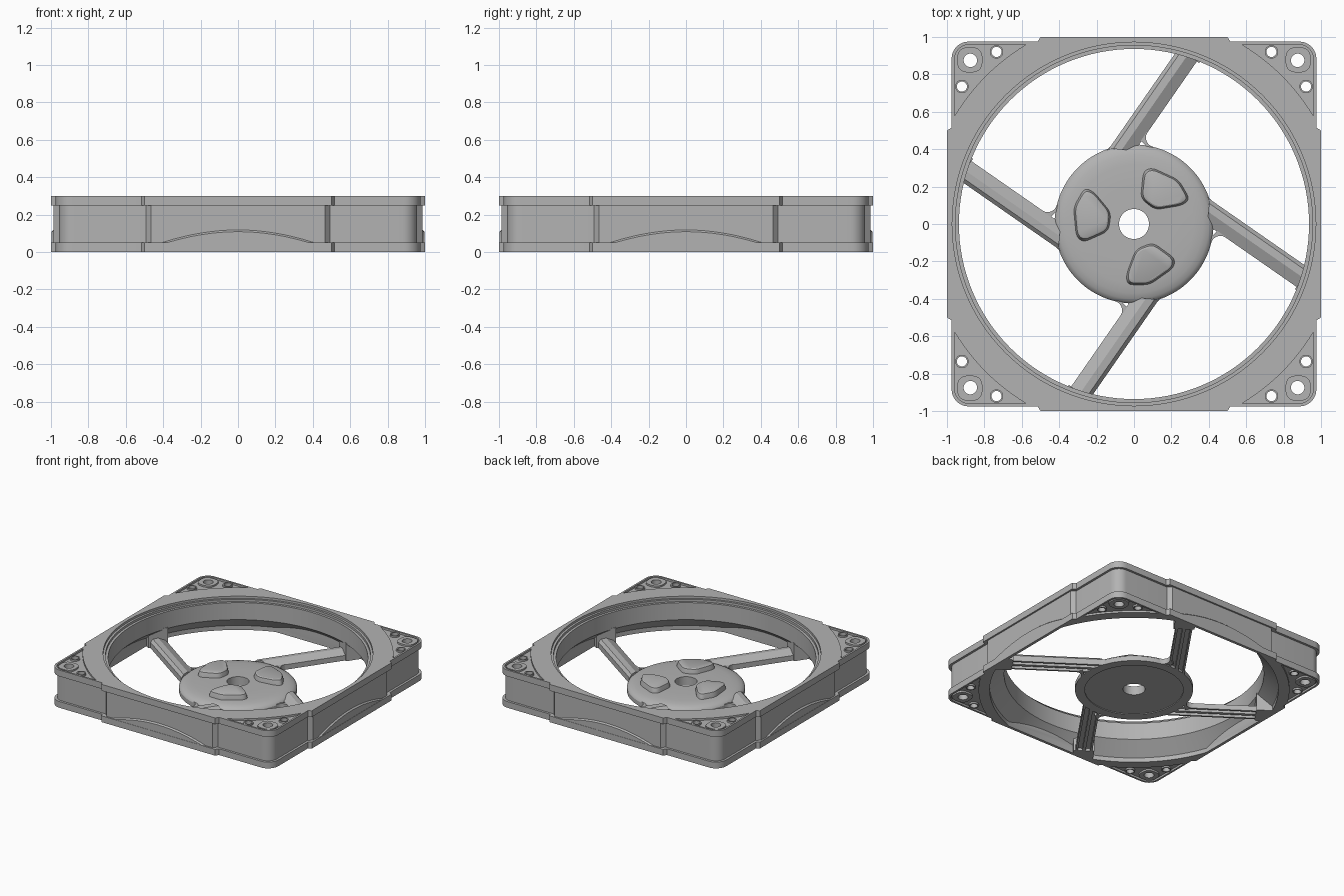
import bpy, bmesh
from math import sin, cos, radians, sqrt, pi, atan2
from mathutils import Vector, Matrix

cube = bpy.data.objects.get("Cube")
if cube:
    bpy.data.objects.remove(cube)

grey = bpy.data.materials.new("matte grey")
grey.use_nodes = True
COLOR = (0.45, 0.45, 0.45, 1)
grey.diffuse_color = COLOR
grey.node_tree.nodes["Principled BSDF"].inputs["Base Color"].default_value = COLOR


def loft(name, rings):
    """Closed solid through a stack of equally long point rings."""
    bm = bmesh.new()
    loops = [[bm.verts.new(p) for p in ring] for ring in rings]
    n = len(loops[0])
    for low, high in zip(loops, loops[1:]):
        for i in range(n):
            j = (i + 1) % n
            bm.faces.new((low[i], low[j], high[j], high[i]))
    bm.faces.new(loops[0][::-1])
    bm.faces.new(loops[-1])
    bmesh.ops.recalc_face_normals(bm, faces=bm.faces)
    mesh = bpy.data.meshes.new(name)
    bm.to_mesh(mesh)
    bm.free()
    mesh.materials.append(grey)
    obj = bpy.data.objects.new(name, mesh)
    bpy.context.collection.objects.link(obj)
    return obj


def prism(name, pts, z0, z1):
    return loft(name, [[(x, y, z) for x, y in pts] for z in (z0, z1)])


def circle(r, n=128, center=(0, 0)):
    return [(center[0] + r * cos(2 * pi * i / n), center[1] + r * sin(2 * pi * i / n)) for i in range(n)]


def lathe(name, profile):
    return loft(name, [[(x, y, z) for x, y in circle(r)] for r, z in profile])


def square(h):
    return [(h, h), (-h, h), (-h, -h), (h, -h)]


def turn(pts, k, step=pi / 2):
    c, s = cos(k * step), sin(k * step)
    return [(x * c - y * s, x * s + y * c) for x, y in pts]


def rounded(pts, r, steps=5):
    """Polygon with each corner replaced by a short curve."""
    out = []
    for i, p in enumerate(pts):
        p, a, b = Vector(p), Vector(pts[i - 1]), Vector(pts[(i + 1) % len(pts)])
        start = p + (a - p).normalized() * min(r, (a - p).length * 0.45)
        end = p + (b - p).normalized() * min(r, (b - p).length * 0.45)
        for s in range(steps + 1):
            t = s / steps
            out.append(tuple(start * (1 - t) ** 2 + p * 2 * t * (1 - t) + end * t * t))
    return out


def combine(a, b, op):
    mod = a.modifiers.new("combine", 'BOOLEAN')
    mod.operation, mod.solver, mod.object = op, 'EXACT', b
    bpy.context.view_layer.objects.active = a
    bpy.ops.object.modifier_apply(modifier=mod.name)
    bpy.data.objects.remove(b)


def outline(h, bulge, w, c, r):
    """Rounded square whose side centres step outwards."""
    quarter = [(bulge, w), (h, w + c)]
    quarter += [(h - r + r * cos(radians(a)), h - r + r * sin(radians(a))) for a in range(0, 91, 10)]
    quarter += [(w + c, h), (w, bulge)]
    return [p for k in range(4) for p in turn(quarter, k)]


# Frame: two flanges, recessed wall, flared skirt
flange = outline(0.975, 1.0, 0.5, 0.015, 0.09)
frame = prism("frame", flange, 0, 0.05)
combine(frame, prism("wall", outline(0.957, 0.987, 0.465, 0.027, 0.08), 0.04, 0.26), 'UNION')
combine(frame, prism("top_flange", flange, 0.25, 0.3), 'UNION')
skirt = lathe("skirt", [(1.074, 0.045), (0.985, 0.12)])
combine(skirt, prism("clip", square(0.998), 0, 0.2), 'INTERSECT')
combine(frame, skirt, 'UNION')

# Bore: stepped lip above, flare below
bore = lathe("bore", [(1.04, -0.05), (1.04, 0.035), (0.936, 0.13), (0.936, 0.265),
                      (0.955, 0.265), (0.955, 0.283), (0.972, 0.283), (0.972, 0.35)])
combine(bore, prism("clip", square(0.978), -0.1, 0.4), 'INTERSECT')
combine(frame, bore, 'DIFFERENCE')

# Corners: shallow recesses, raised pads and rims, screw holes
lo, hi = atan2(0.575, 0.96), atan2(0.96, 0.575)
arc = [(1.12 * cos(hi + (lo - hi) * i / 12), 1.12 * sin(hi + (lo - hi) * i / 12)) for i in range(13)]
tip = [(0.88 + 0.08 * cos(radians(a)), 0.88 + 0.08 * sin(radians(a))) for a in range(0, 91, 15)]
pad = rounded([(0.945, 0.945), (0.81, 0.945), (0.81, 0.81), (0.945, 0.81)], 0.06)
SMALL = [(0.92, 0.735), (0.735, 0.92)]
for k in range(4):
    for z0, z1 in ((-0.05, 0.015), (0.285, 0.35)):
        combine(frame, prism("recess", turn(arc + tip, k), z0, z1), 'DIFFERENCE')
    for z0, z1 in ((0.002, 0.03), (0.27, 0.298)):
        combine(frame, prism("pad", turn(pad, k), z0, z1), 'UNION')
        for c in SMALL:
            combine(frame, prism("rim", turn(circle(0.036, 24, c), k), z0, z1), 'UNION')
    combine(frame, prism("hole", turn(circle(0.036, 32, (0.875, 0.875)), k), -0.1, 0.4), 'DIFFERENCE')
    for c in SMALL:
        combine(frame, prism("hole", turn(circle(0.027, 24, c), k), -0.1, 0.4), 'DIFFERENCE')

# Hub: softly rounded disc with a centre hole and shallow underside recess
hub = lathe("hub", [(0.425, 0), (0.425, 0.035), (0.418, 0.047), (0.4, 0.058),
                    (0.37, 0.067), (0.32, 0.073), (0.2, 0.076)])
combine(hub, lathe("recess", [(0.355, -0.05), (0.355, 0.006)]), 'DIFFERENCE')
combine(hub, lathe("hole", [(0.08, -0.1), (0.08, 0.2)]), 'DIFFERENCE')

# Three raised pads on the hub
pad_shape = [(-0.325, 0.09), (-0.265, 0.195), (-0.215, 0.175), (-0.12, 0.06),
             (-0.135, -0.04), (-0.27, -0.1), (-0.31, -0.07)]
mid = Vector((-0.225, 0.045))


def shrink(f):
    return rounded([tuple(mid + (Vector(p) - mid) * f) for p in pad_shape], 0.035)


for k in range(3):
    loft(f"hub_pad_{k + 1}", [[(x, y, z) for x, y in turn(shrink(f), k, 2 * pi / 3)]
                              for f, z in ((1, 0.06), (0.97, 0.085), (0.9, 0.11), (0.82, 0.115))])

# Struts run beside the centre line of the hub
ANGLE = radians(55.2)
D, N = Vector((cos(ANGLE), sin(ANGLE))), Vector((sin(ANGLE), -cos(ANGLE)))
MID = -0.28


def at(along, off):
    return tuple(D * along + N * off)


def far(off, limit=0.982):
    """Distance along the strut at which it meets the frame side."""
    return (limit - N.y * off) / D.y


def fillet(off, side, r=0.05):
    """Plan of the curved gusset between strut edge and hub."""
    c_off = off + side * r
    c_al = sqrt((0.425 + r) ** 2 - c_off ** 2)
    a0 = atan2(-side, 0)
    a1 = atan2(-c_off, -c_al)
    sweep = (a1 - a0 + pi) % (2 * pi) - pi
    pts = [(c_al + r * cos(a0 + sweep * i / 6), c_off + r * sin(a0 + sweep * i / 6)) for i in range(7)]
    pts.append((pts[-1][0] * 0.93, pts[-1][1] * 0.93))
    pts.append((c_al - 0.05, off - side * 0.03))
    pts.append((c_al, off - side * 0.01))
    return [at(a, o) for a, o in pts]


# Strut cross-section: ridged top, two channels underneath
section = [(-0.06, 0), (-0.06, 0.045), (-0.04, 0.066), (0, 0.07), (0.06, 0.04), (0.06, 0),
           (0.045, 0), (0.045, 0.02), (0.012, 0.02), (0.012, 0),
           (-0.012, 0), (-0.012, 0.02), (-0.045, 0.02), (-0.045, 0)]
for k in range(4):
    start = [at(0.29 + 0.6 * o, MID + o) + (z,) for o, z in section]
    end = [at(far(MID + o), MID + o) + (z,) for o, z in section]
    parts = [loft(f"strut_{k + 1}", [start, end])]
    a, b = MID - 0.075, MID + 0.075
    foot = [at(0.905, a), at(far(a), a), at(far(b), b), at(0.905, b)]
    parts.append(prism(f"strut_foot_{k + 1}", foot, 0, 0.14))
    for side, label in ((-1, "outer"), (1, "inner")):
        parts.append(prism(f"{label}_fillet_{k + 1}", fillet(MID + side * 0.06, side), 0, 0.042))
    for part in parts:
        part.data.transform(Matrix.Rotation(k * pi / 2, 4, 'Z'))

# Smooth shading with sharp edges kept
for obj in bpy.context.collection.objects:
    if obj.type == 'MESH' and grey.name in obj.data.materials:
        bpy.ops.object.select_all(action='DESELECT')
        obj.select_set(True)
        bpy.context.view_layer.objects.active = obj
        bpy.ops.object.shade_smooth_by_angle(angle=radians(30))
